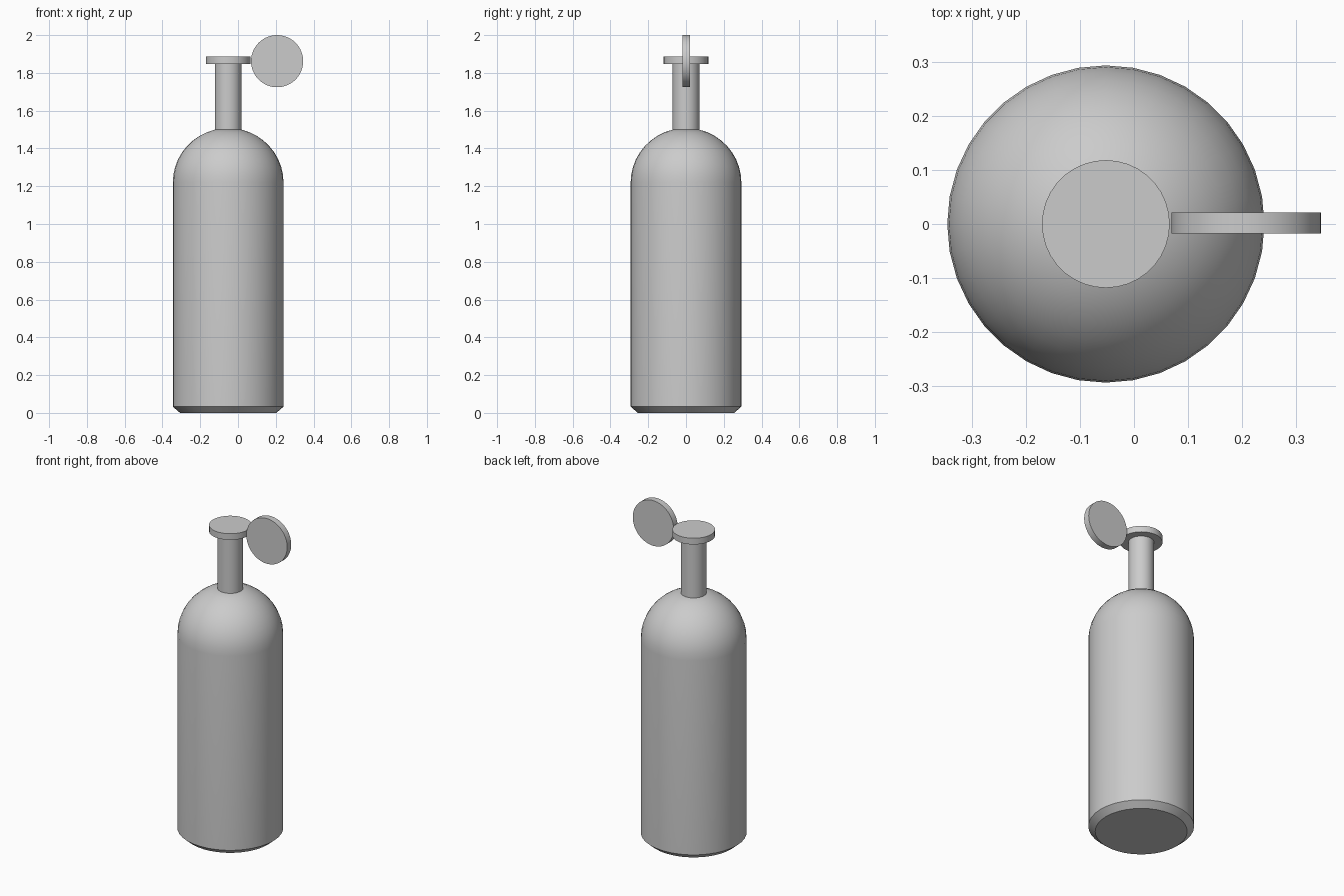
import bpy, math

if "Cube" in bpy.data.objects:
    bpy.data.objects.remove(bpy.data.objects["Cube"])

CX, SEG = -0.052, 36


def finish(ob, name, angle=30):
    ob.name = name
    bpy.ops.object.select_all(action='DESELECT')
    ob.select_set(True)
    bpy.context.view_layer.objects.active = ob
    bpy.ops.object.shade_smooth_by_angle(angle=math.radians(angle))


def lathe(name, profile):
    """Revolve (radius, z) points around the bottle axis, capped at both ends."""
    verts, faces = [], []
    for r, z in profile:
        for i in range(SEG):
            a = 2 * math.pi * i / SEG
            verts.append((r * math.cos(a), r * math.sin(a), z))
    for k in range(len(profile) - 1):
        for i in range(SEG):
            j = (i + 1) % SEG
            faces.append((k * SEG + i, k * SEG + j, (k + 1) * SEG + j, (k + 1) * SEG + i))
    faces.append(tuple(reversed(range(SEG))))
    faces.append(tuple(range((len(profile) - 1) * SEG, len(profile) * SEG)))
    me = bpy.data.meshes.new(name)
    me.from_pydata(verts, [], faces)
    ob = bpy.data.objects.new(name, me)
    ob.location = (CX, 0, 0)
    bpy.context.collection.objects.link(ob)
    finish(ob, name)


# Bottle body: chamfered base, straight wall, domed shoulder
R, Z_SHOULDER = 0.293, 1.22
body = [(0.255, 0), (R, 0.033)]
for i in range(10):
    t = math.radians(76 * i / 9)
    body.append((R * math.cos(t), Z_SHOULDER + 0.288 * math.sin(t)))
lathe("bottle_body", body)

# Neck and flat round stopper plate
lathe("neck", [(0.071, 1.493), (0.071, 1.85)])
lathe("stopper_plate", [(0.118, 1.848), (0.118, 1.886)])

# Upright disc handle beside the stopper
bpy.ops.mesh.primitive_cylinder_add(vertices=64, radius=0.138, depth=0.039,
                                    location=(0.207, 0.0015, 1.862),
                                    rotation=(math.pi / 2, 0, 0))
finish(bpy.context.object, "disc_handle")
